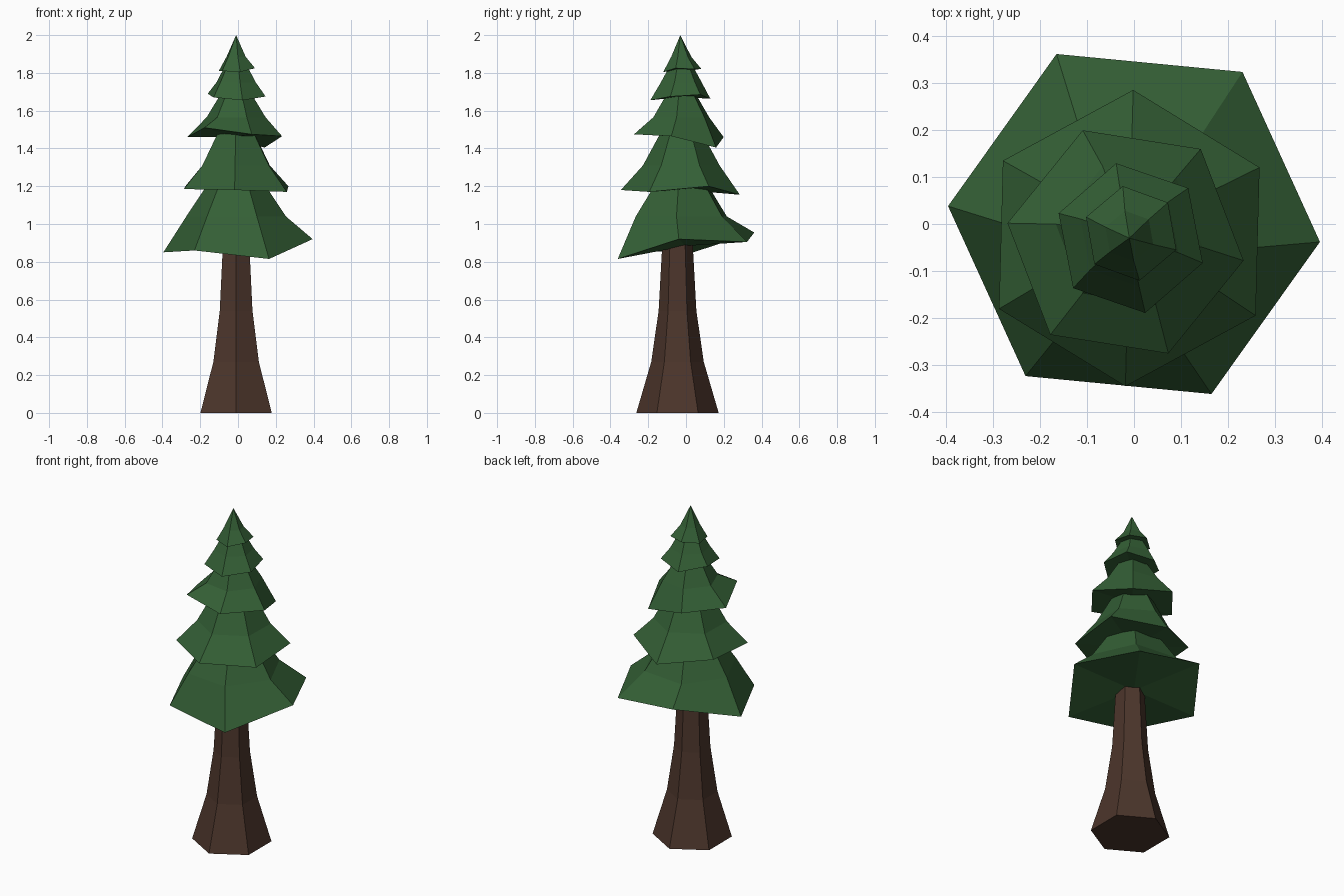
import bpy, bmesh
from math import cos, sin, radians

if "Cube" in bpy.data.objects:
    bpy.data.objects.remove(bpy.data.objects["Cube"])


def material(name, rgb):
    mat = bpy.data.materials.new(name)
    mat.diffuse_color = (*rgb, 1)
    mat.use_nodes = True
    mat.node_tree.nodes["Principled BSDF"].inputs["Base Color"].default_value = mat.diffuse_color
    return mat


GREEN = material("needles", (0.034, 0.115, 0.036))
BROWN = material("bark", (0.072, 0.036, 0.024))


def hexagon(center, radius, turn, heights):
    return [(center[0] + radius * cos(radians(turn + 60 * i)),
             center[1] + radius * sin(radians(turn + 60 * i)), heights[i])
            for i in range(6)]


def loft(name, rings, mat, tip=None):
    """Skin a stack of six-sided rings, closed below and above (or to a tip)."""
    bm = bmesh.new()
    loops = [[bm.verts.new(p) for p in ring] for ring in rings]
    for low, high in zip(loops, loops[1:]):
        for i in range(6):
            j = (i + 1) % 6
            bm.faces.new((low[i], low[j], high[j], high[i]))
    # underside as a fan around the rim's middle
    mid = bm.verts.new([sum(v.co[k] for v in loops[0]) / 6 for k in range(3)])
    for i in range(6):
        bm.faces.new((loops[0][(i + 1) % 6], loops[0][i], mid))
    if tip:
        apex = bm.verts.new(tip)
        for i in range(6):
            bm.faces.new((loops[-1][i], loops[-1][(i + 1) % 6], apex))
    else:
        bm.faces.new(loops[-1])
    bmesh.ops.recalc_face_normals(bm, faces=bm.faces)
    mesh = bpy.data.meshes.new(name)
    bm.to_mesh(mesh)
    bm.free()
    mesh.materials.append(mat)
    bpy.context.collection.objects.link(bpy.data.objects.new(name, mesh))


# flared trunk: (height, radius)
TRUNK = [(0, 0.218), (0.27, 0.139), (0.54, 0.1), (0.92, 0.079)]
loft("trunk", [hexagon((-0.01, -0.045), r, 30, [z] * 6) for z, r in TRUNK], BROWN)

# foliage tiers: rim centre, rim radius, turn, uneven rim heights,
# then (radius, height) of the waist and of the top
AXIS = (-0.01, -0.025)
TIERS = [
    ((0, 0), 0.397, -5.5, (0.92, 0.905, 0.955, 0.85, 0.86, 0.815), (0.265, 1.04), (0.145, 1.22)),
    ((-0.01, -0.03), 0.315, 28.5, (1.2, 1.155, 1.2, 1.185, 1.18, 1.17), (0.203, 1.31), (0.1, 1.5)),
    ((-0.018, -0.038), 0.254, -9, (1.465, 1.405, 1.46, 1.46, 1.51, 1.475), (0.158, 1.565), (0.075, 1.7)),
    ((-0.007, -0.03), 0.162, -19, (1.675, 1.685, 1.663, 1.69, 1.67, 1.655), (0.11, 1.75), (0.06, 1.84)),
    ((-0.006, -0.02), 0.102, -20, (1.825, 1.82, 1.822, 1.81, 1.81, 1.805), (0.054, 1.885), None),
]
for n, (center, radius, turn, heights, waist, top) in enumerate(TIERS, 1):
    rings = [hexagon(center, radius, turn, heights)]
    for part in (waist, top):
        if part:
            rings.append(hexagon(AXIS, part[0], turn, [part[1]] * 6))
    loft(f"foliage_tier_{n}", rings, GREEN, None if top else (-0.01, -0.03, 2.0))
